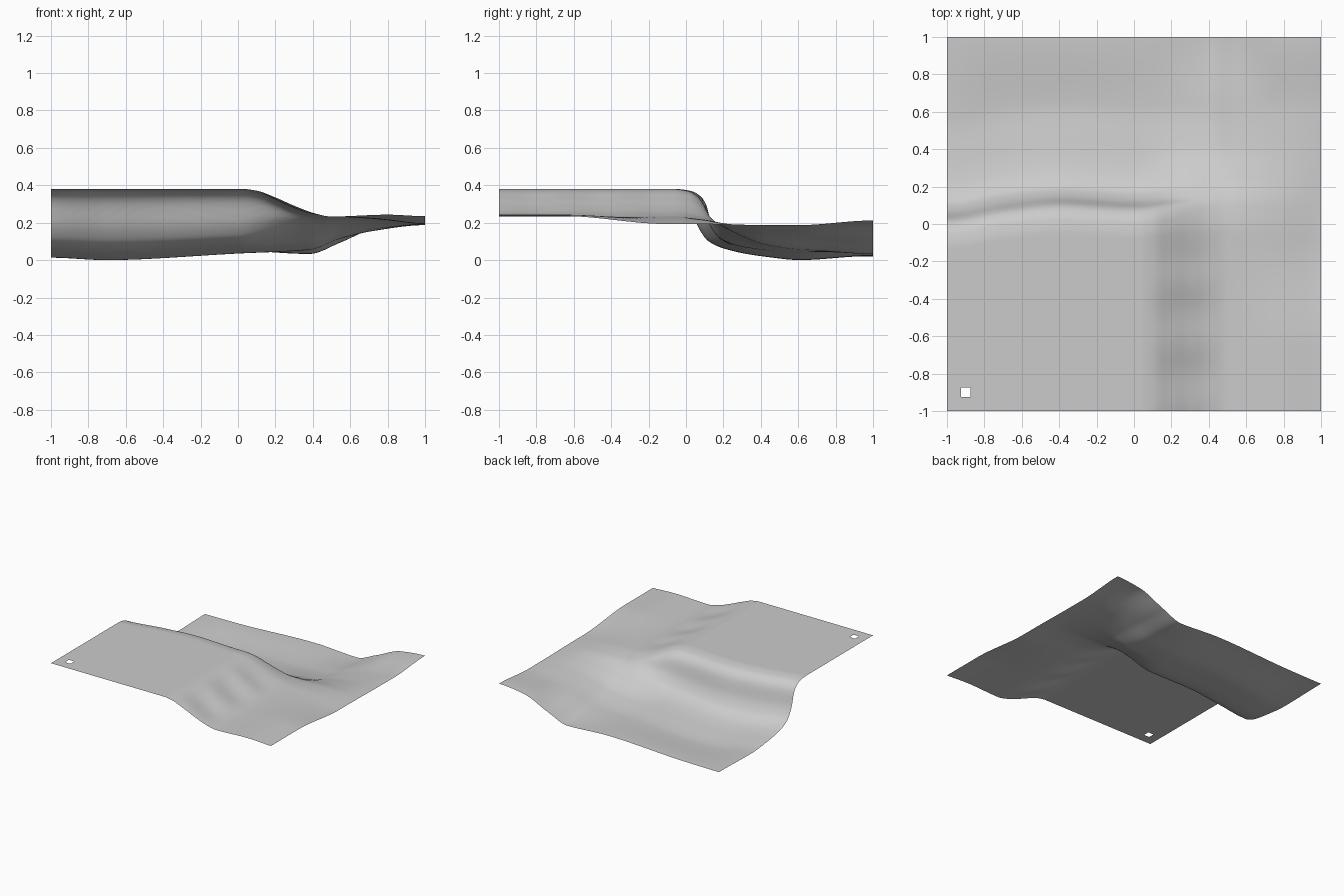
import bpy, bmesh, math

if "Cube" in bpy.data.objects:
    bpy.data.objects.remove(bpy.data.objects["Cube"])

N = 160  # grid cells per side


def curve(knots):
    """Monotone cubic through (position, value) knots."""
    xs, vs = zip(*knots)
    d = [(vs[i + 1] - vs[i]) / (xs[i + 1] - xs[i]) for i in range(len(xs) - 1)]
    m = [0.0] + [2 * a * b / (a + b) if a * b > 0 else 0.0 for a, b in zip(d, d[1:])] + [0.0]

    def f(x):
        if x <= xs[0]:
            return vs[0]
        for i in range(len(d)):
            if x <= xs[i + 1]:
                h = xs[i + 1] - xs[i]
                t = (x - xs[i]) / h
                return (vs[i] * (2 * t**3 - 3 * t**2 + 1) + m[i] * h * (t**3 - 2 * t**2 + t)
                        + vs[i + 1] * (3 * t**2 - 2 * t**3) + m[i + 1] * h * (t**3 - t**2))
        return vs[-1]
    return f


def smooth(a, b, x):
    t = min(1, max(0, (x - a) / (b - a)))
    return t * t * (3 - 2 * t)


# Cross-sections of the sheet
front = curve([(0.03, .385), (.10, .375), (.2, .335), (.3, .29), (.4, .255), (.5, .238), (.8, .248), (1, .24)])
middle = curve([(-1, .018), (-.7, .005), (0, .04), (.38, .06), (.55, .12), (.72, .16), (1, .192)])
back = curve([(-1, .025), (-.7, .028), (0, .055), (.38, .038), (.55, .10), (.78, .195), (1, .217)])
# Steep fold behind the plateau, and its gentler continuation to the right
steep = curve([(-.05, 0), (.03, .03), (.08, .11), (.11, .24), (.13, .45), (.15, .58),
               (.2, .76), (.3, .88), (.45, .95), (.65, 1)])
gentle = curve([(-.05, 0), (.1, .12), (.25, .5), (.42, .85), (.65, 1)])
shift = curve([(-1, -.08), (-.7, -.03), (-.4, 0), (0, -.02), (.3, 0)])


def height(x, y):
    f = front(x) - .042 * smooth(-.65, -.1, y) * smooth(.45, 1, x)
    # soft wrinkles across the right-hand slope
    f += .006 * math.sin(19 * y + 4 * x) * smooth(.05, .25, x) * (1 - smooth(.3, .5, x)) * (1 - smooth(-.3, 0, y))
    k = smooth(.6, 1, y)
    b = middle(x) * (1 - k) + back(x) * k
    w = smooth(0, .45, x)
    v = y - shift(x)
    s = steep(v) * (1 - w) + gentle(v) * w
    return f * (1 - s) + b * s


# Draped sheet built on a regular grid
bm = bmesh.new()
bmesh.ops.create_grid(bm, x_segments=N, y_segments=N, size=1)
for v in bm.verts:
    v.co.z = height(v.co.x, v.co.y)
low = min(v.co.z for v in bm.verts)
for v in bm.verts:
    v.co.z -= low

# Small square hole near the front left corner
hole = [f for f in bm.faces
        if all(abs(c + .9) < .025 for c in f.calc_center_median()[:2])]
bmesh.ops.delete(bm, geom=hole, context='FACES')
for f in bm.faces:
    f.smooth = True

mesh = bpy.data.meshes.new("draped_sheet")
bm.to_mesh(mesh)
bm.free()
sheet = bpy.data.objects.new("draped_sheet", mesh)
bpy.context.collection.objects.link(sheet)

grey = bpy.data.materials.new("light grey")
grey.diffuse_color = (.6, .6, .6, 1)
grey.use_nodes = True
grey.node_tree.nodes["Principled BSDF"].inputs["Base Color"].default_value = grey.diffuse_color
mesh.materials.append(grey)
